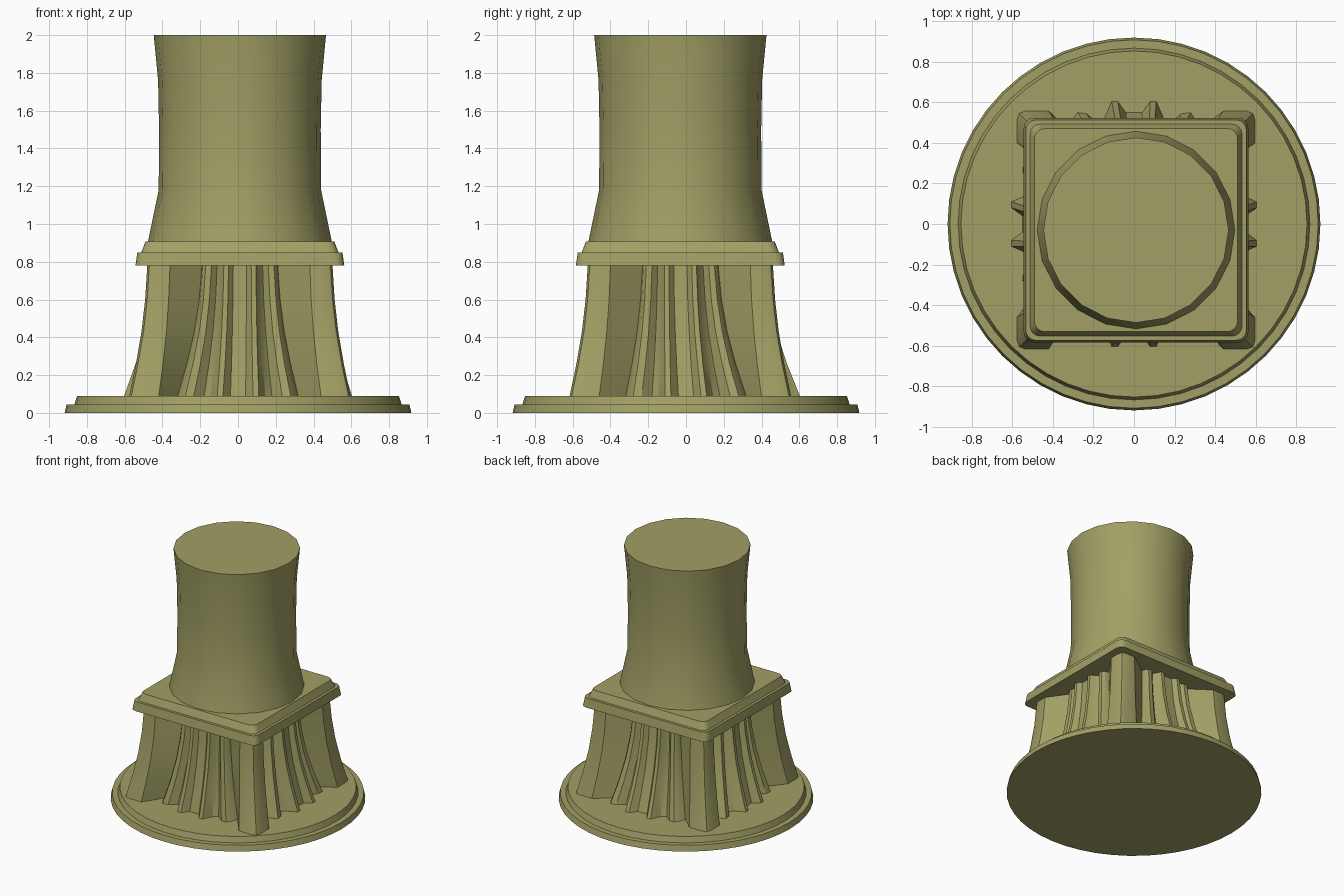
import bpy, bmesh, math

if "Cube" in bpy.data.objects:
    bpy.data.objects.remove(bpy.data.objects["Cube"])

mat = bpy.data.materials.new("olive")
mat.diffuse_color = (0.36, 0.35, 0.13, 1)
mat.use_nodes = True
mat.node_tree.nodes["Principled BSDF"].inputs["Base Color"].default_value = mat.diffuse_color
CX, CY = 0.01, -0.03  # centre of the upper parts


def loft(name, rings, angle=30):
    """Skin a stack of equal-length rings and cap both ends."""
    bm = bmesh.new()
    vs = [[bm.verts.new(p) for p in r] for r in rings]
    n = len(vs[0])
    for a, b in zip(vs, vs[1:]):
        for i in range(n):
            j = (i + 1) % n
            bm.faces.new((a[i], a[j], b[j], b[i]))
    bm.faces.new(vs[0][::-1])
    bm.faces.new(vs[-1])
    bmesh.ops.recalc_face_normals(bm, faces=bm.faces)
    me = bpy.data.meshes.new(name)
    bm.to_mesh(me)
    bm.free()
    ob = bpy.data.objects.new(name, me)
    bpy.context.collection.objects.link(ob)
    me.materials.append(mat)
    bpy.ops.object.select_all(action='DESELECT')
    ob.select_set(True)
    bpy.context.view_layer.objects.active = ob
    bpy.ops.object.shade_smooth_by_angle(angle=math.radians(angle))
    return ob


def circle(r, z, n, cx=0, cy=0):
    return [(cx + r * math.cos(2 * math.pi * (i + 0.5) / n - math.pi / n),
             cy + r * math.sin(2 * math.pi * (i + 0.5) / n - math.pi / n), z) for i in range(n)]


def rounded_square(h, z, r=0.05, seg=4):
    pts = []
    for q in range(4):
        a0 = q * math.pi / 2
        sx, sy = (1, -1, -1, 1)[q], (1, 1, -1, -1)[q]
        for k in range(seg + 1):
            a = a0 + k * math.pi / 2 / seg
            pts.append((CX + sx * (h - r) + r * math.cos(a), CY + sy * (h - r) + r * math.sin(a), z))
    return pts


# stepped round foot
loft("base_disc", [circle(r, z, 48) for r, z in
                   ((0.918, 0), (0.907, 0.045), (0.866, 0.045), (0.852, 0.09))])

# fluted pedestal: half of one side as (offset along side, distance out), at the foot and at the cap
foot = [(.04, .55), (.08, .605), (.11, .605), (.145, .525), (.18, .50), (.235, .545),
        (.28, .55), (.30, .52), (.32, .465), (.43, .587), (.545, .587)]
head = [(.035, .42), (.06, .45), (.085, .45), (.105, .41), (.12, .39), (.15, .42),
        (.18, .42), (.195, .40), (.20, .37), (.37, .49), (.455, .49)]
RIDGES = 9  # first points are ridges, the rest the corner pier


def pedestal_ring(z, f):
    half = [(a[0] * f + b[0] * (1 - f), a[1] * f + b[1] * (1 - f), i < RIDGES)
            for i, (a, b) in enumerate(zip(foot, head))]
    c = half[-1][1] - 0.011
    side = [(-u, d, k) for u, d, k in reversed(half)] + half + [(c, c, False)]
    ring = []
    for q in range(4):
        cs, sn = (1, 0, -1, 0)[q], (0, 1, 0, -1)[q]
        for u, d, ridge in side:
            s = 1 - f if ridge else 1
            x, y = u, d
            # clockwise turn keeps the outline continuous
            ring.append((CX * s + x * cs + y * sn, CY * s - x * sn + y * cs, z))
    return ring


loft("fluted_pedestal", [pedestal_ring(z, f) for z, f in
                         ((0.085, 1), (0.26, .62), (0.43, .32), (0.60, .12), (0.785, 0))], 25)

# square stepped cap
loft("square_cap", [rounded_square(h, z) for h, z in
                    ((0.553, 0.78), (0.543, 0.85), (0.522, 0.85), (0.5, 0.907))])

# flared round column
loft("column", [circle(r, z, 20, CX, CY) for r, z in
                ((0.488, 0.9), (0.43, 1.18), (0.428, 1.5), (0.433, 1.76), (0.456, 2.0))], 40)
